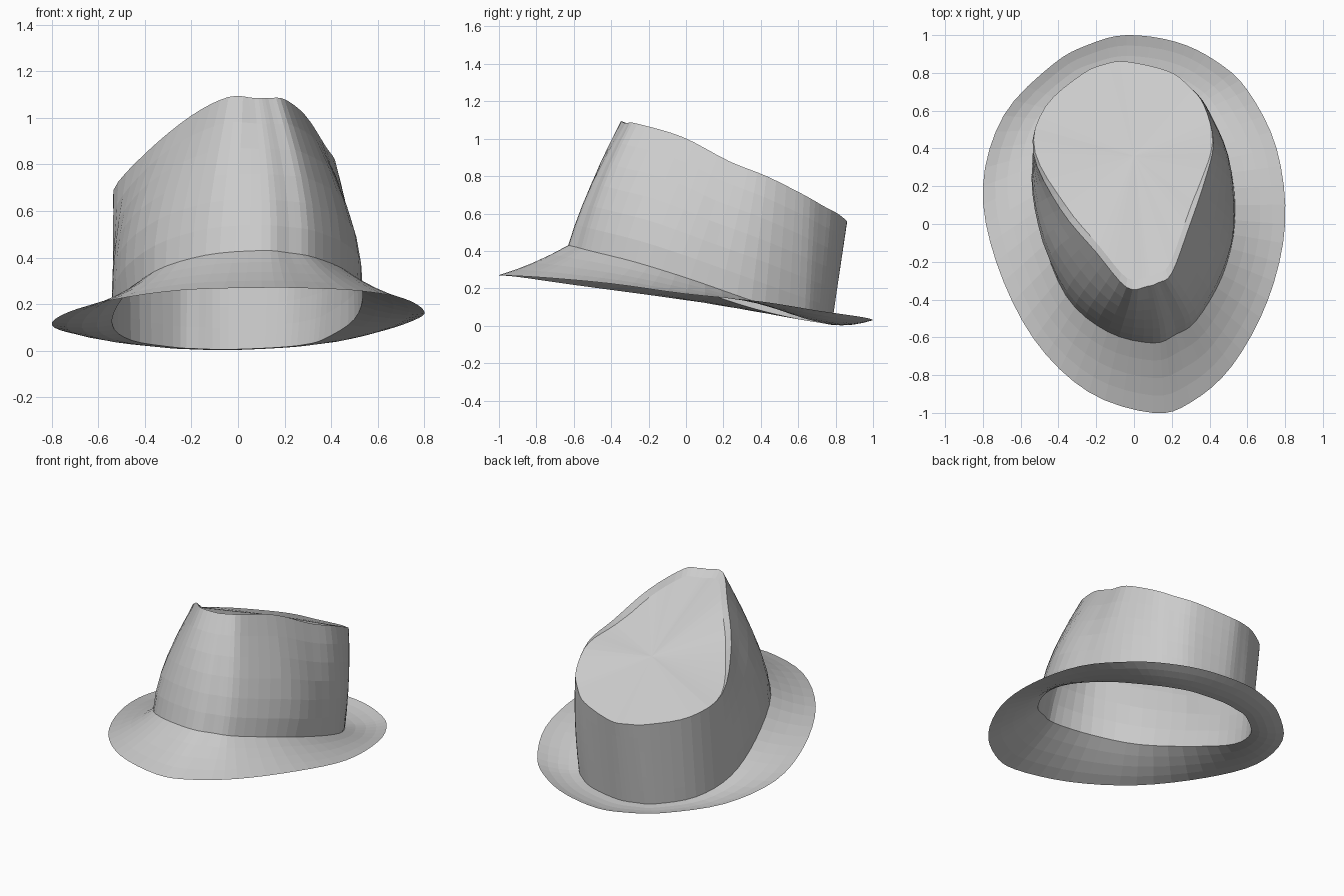
import bpy
from mathutils import Vector

if "Cube" in bpy.data.objects:
    bpy.data.objects.remove(bpy.data.objects["Cube"])

STEPS = 4  # subdivisions between guide points

# Guide loops: start at the front and run round by the right side
BRIM_EDGE = [(.1, -1, .27), (.3, -.945, .268), (.52, -.75, .257), (.71, -.4, .225), (.8, 0, .17),
             (.755, .4, .13), (.6, .71, .08), (.43, .865, .058), (.22, .965, .042), (-.04, 1, .03),
             (-.24, .95, .033), (-.43, .845, .042), (-.69, .575, .07), (-.8, .2, .11),
             (-.73, -.2, .165), (-.53, -.61, .22), (-.24, -.89, .26)]
CROWN_BASE = [(.1, -.63, .43), (.22, -.585, .42), (.33, -.51, .40), (.47, -.27, .34), (.535, .02, .25),
              (.5, .35, .135), (.37, .6, .05), (.28, .69, .025), (.16, .75, .013), (-.04, .78, .005),
              (-.17, .76, .008), (-.28, .72, .015), (-.46, .55, .045), (-.54, .3, .11),
              (-.5, -.02, .22), (-.36, -.38, .34), (-.14, -.57, .41)]
CROWN_RIM = [(.07, -.33, 1.085), (.13, -.31, 1.085), (.2, -.26, 1.08), (.29, -.02, 1.01), (.375, .23, .88),
             (.42, .43, .80), (.37, .63, .70), (.285, .735, .64), (.18, .81, .60), (-.04, .86, .56),
             (-.16, .845, .562), (-.28, .79, .572), (-.47, .62, .61), (-.535, .38, .69),
             (-.39, .08, .855), (-.2, -.15, 1.01), (-.04, -.335, 1.09)]


def smooth_loop(points):
    """Closed Catmull-Rom curve through the guide points."""
    p = [Vector(q) for q in points]
    n, out = len(p), []
    for i in range(n):
        a, b, c, d = (p[(i + k) % n] for k in (-1, 0, 1, 2))
        for s in range(STEPS):
            t = s / STEPS
            out.append(.5 * (2 * b + (c - a) * t + (2 * a - 5 * b + 4 * c - d) * t ** 2
                             + (3 * b - a - 3 * c + d) * t ** 3))
    return out


def blend(lower, upper, t, bulge=0, lift=0):
    """Loop between two loops, with the front flanks swollen and the middle lifted."""
    k = 4 * t * (1 - t)
    ring = []
    for a, b in zip(lower, upper):
        v = a.lerp(b, t)
        flank = min(1, max(.35 if v.x > 0 else 0, (.3 - v.y) / .4))
        front = min(1, max(0, -v.y / .3))
        ring.append(Vector((v.x * (1 + bulge * k * flank), v.y - .2 * bulge * k * front,
                            v.z + lift * k)))
    return ring


def loft(name, rings, tip=None):
    """Skin a stack of loops, optionally closed with a fan to one point."""
    n = len(rings[0])
    verts = [v for r in rings for v in r]
    faces = [(r * n + i, r * n + (i + 1) % n, (r + 1) * n + (i + 1) % n, (r + 1) * n + i)
             for r in range(len(rings) - 1) for i in range(n)]
    if tip is not None:
        last = (len(rings) - 1) * n
        faces += [(last + i, last + (i + 1) % n, len(verts)) for i in range(n)]
        verts.append(tip)
    mesh = bpy.data.meshes.new(name)
    mesh.from_pydata(verts, [], faces)
    obj = bpy.data.objects.new(name, mesh)
    bpy.context.collection.objects.link(obj)
    return obj


edge, base, rim = map(smooth_loop, (BRIM_EDGE, CROWN_BASE, CROWN_RIM))

# Brim: thin sheet sweeping from the turned edge to the crown
loft("brim", [blend(edge, base, t / 4, lift=-.012) for t in range(5)])

# Crown wall: leaning, swollen at the front flanks
loft("crown_wall", [blend(base, rim, t / 6, bulge=.13) for t in range(7)])

# Crown top: narrow lip stepping down to a sloping panel, level with the rim at the back
centre = Vector((0, .36, .785))
lip = []
for v in rim:
    drop = min(1, max(0, (.5 - v.y) / .4))
    w = v.lerp(centre, .07 * drop)
    w.z = v.z - .04 * drop
    lip.append(w)
inner = [[v.lerp(centre, t) for v in lip] for t in (.33, .66)]
loft("crown_top", [rim, lip] + inner, centre)
